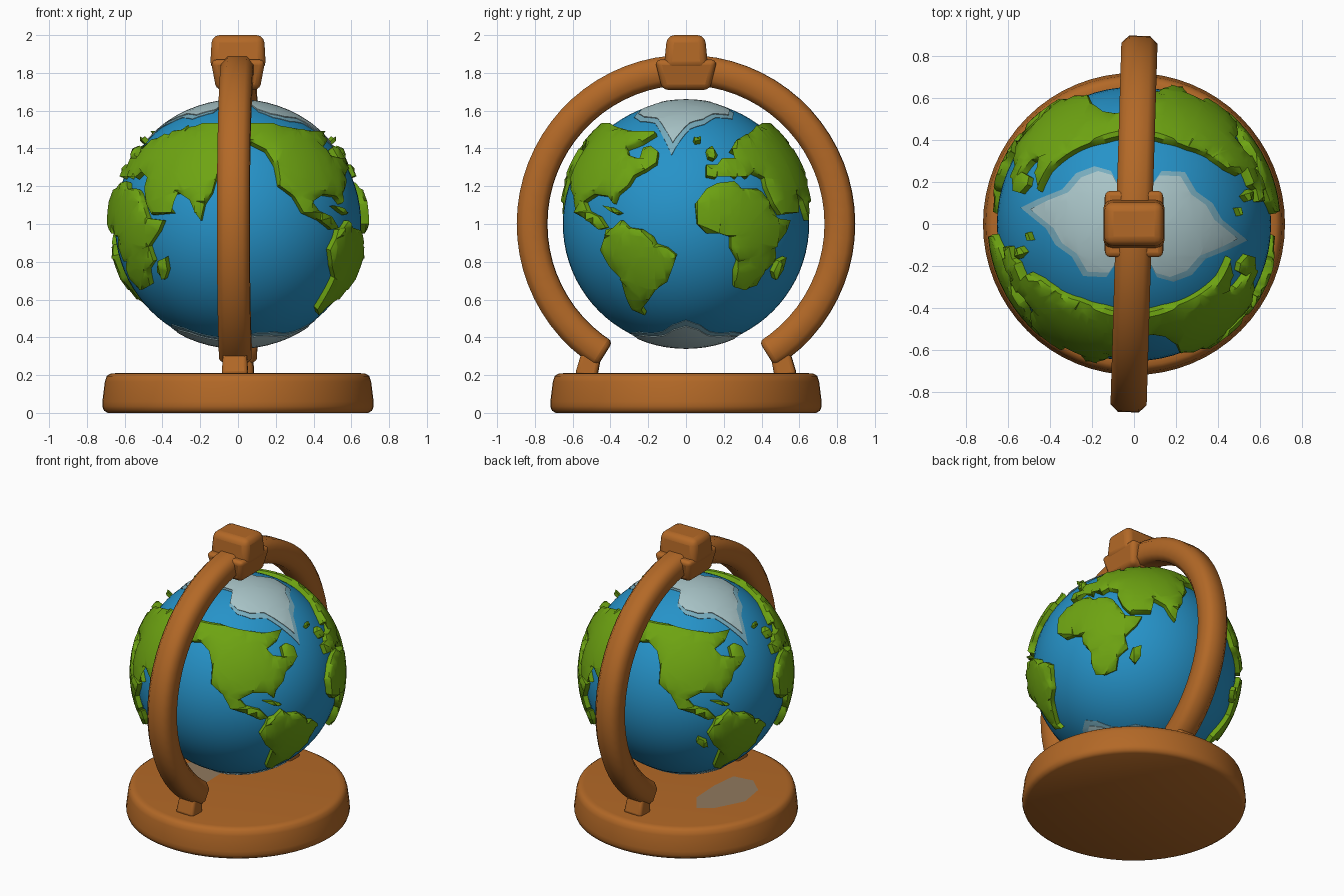
import bpy, bmesh, math
from mathutils import Vector, Matrix

if "Cube" in bpy.data.objects:
    bpy.data.objects.remove(bpy.data.objects["Cube"])

CENTRE = Vector((0, 0, 1.0))
SEA_R = 0.652
TILT = -0.03


def material(name, r, g, b):
    m = bpy.data.materials.new(name)
    m.diffuse_color = (r, g, b, 1)
    m.use_nodes = True
    m.node_tree.nodes["Principled BSDF"].inputs["Base Color"].default_value = m.diffuse_color
    return m


WOOD = material("wood", 0.45, 0.14, 0.02)
SEA = material("sea_blue", 0.019, 0.29, 0.58)
LAND = material("land_green", 0.155, 0.37, 0.006)
ICE = material("ice_white", 0.40, 0.56, 0.58)
SHELF = material("ice_edge", 0.19, 0.42, 0.52)
STAIN = material("grey_brown", 0.28, 0.19, 0.11)


def finish(name, bm, mat, angle=45, bevel=0):
    me = bpy.data.meshes.new(name)
    bm.to_mesh(me)
    bm.free()
    ob = bpy.data.objects.new(name, me)
    bpy.context.collection.objects.link(ob)
    me.materials.append(mat)
    me.shade_smooth()
    me.set_sharp_from_angle(angle=math.radians(angle))
    if bevel:
        mod = ob.modifiers.new("round", 'BEVEL')
        mod.width, mod.segments = bevel, 3
        mod.limit_method, mod.angle_limit = 'ANGLE', math.radians(55)
    return ob


def block(name, z0, half0, z1, half1, bevel=0.03, matrix=Matrix()):
    """Rounded block tapering from one rectangle to another."""
    bm = bmesh.new()
    bmesh.ops.create_cube(bm, size=2)
    for v in bm.verts:
        z, h = (z1, half1) if v.co.z > 0 else (z0, half0)
        v.co = (v.co.x * h[0], v.co.y * h[1], z)
    bm.transform(matrix)
    return finish(name, bm, WOOD, 60, bevel)


def lathe(name, profile, mat, steps=64):
    bm = bmesh.new()
    vs = [bm.verts.new((r, 0, z)) for r, z in profile]
    es = [bm.edges.new(p) for p in zip(vs, vs[1:])]
    bmesh.ops.spin(bm, geom=vs + es, axis=(0, 0, 1), cent=(0, 0, 0),
                   angle=math.tau, steps=steps)
    bmesh.ops.remove_doubles(bm, verts=bm.verts, dist=1e-4)
    bmesh.ops.recalc_face_normals(bm, faces=bm.faces)
    return finish(name, bm, mat, 50)


def patch(name, outline, to_dir, step, r_edge, r_in, mat):
    """Raised patch on the globe, from a flat outline and a mapping to directions."""
    bm = bmesh.new()
    bm.faces.new([bm.verts.new((a, b, 0)) for a, b in outline])
    bmesh.ops.triangulate(bm, faces=bm.faces[:])
    for axis in (0, 1):
        lo = min(p[axis] for p in outline)
        hi = max(p[axis] for p in outline)
        n = Vector((1 - axis, axis, 0))
        k = math.floor(lo / step) + 1
        while k * step < hi:
            bmesh.ops.bisect_plane(bm, geom=bm.verts[:] + bm.edges[:] + bm.faces[:],
                                   dist=1e-5, plane_co=n * k * step, plane_no=n)
            k += 1
    rim = [e for e in bm.edges if e.is_boundary]
    rim_verts = {v for e in rim for v in e.verts}
    for v in bm.verts:
        v.co = to_dir(v.co.x, v.co.y) * (r_edge if v in rim_verts else r_in)
    wall = bmesh.ops.extrude_edge_only(bm, edges=rim)["geom"]
    for v in wall:
        if isinstance(v, bmesh.types.BMVert):
            v.co = v.co.normalized() * 0.625
    bmesh.ops.recalc_face_normals(bm, faces=bm.faces)
    bm.normal_update()
    if sum(f.normal.dot(f.calc_center_median()) * f.calc_area() for f in bm.faces) < 0:
        bmesh.ops.reverse_faces(bm, faces=bm.faces)
    bm.transform(Matrix.Translation(CENTRE))
    return finish(name, bm, mat, 40)


def lonlat(heading, pts, r=69):
    """Flat outline points around a heading -> longitude and latitude in degrees."""
    out = []
    for u, v in pts:
        lat = math.asin(v / r)
        s = max(-1, min(1, u / (r * math.cos(lat))))
        out.append((heading + math.degrees(math.asin(s)), math.degrees(lat)))
    return out


def land(name, outline, turns=(0, 180)):
    for i, turn in enumerate(turns):
        def to_dir(lon, lat):
            a, b = math.radians(lon + turn), math.radians(lat)
            return Vector((math.cos(b) * math.cos(a), math.cos(b) * math.sin(a), math.sin(b)))
        patch(f"{name}_{i + 1}", outline, to_dir, 5, 0.682, 0.697, LAND)


# --- base ---
lathe("base", [(0, 0), (0.69, 0), (0.71, 0.012), (0.718, 0.035), (0.718, 0.06),
               (0.705, 0.165), (0.695, 0.195), (0.675, 0.208), (0.65, 0.21), (0, 0.21)], WOOD)
bm = bmesh.new()
spot = bm.faces.new([bm.verts.new((x, y, 0.213)) for x, y in (
    (-.27, .27), (-.18, .14), (-.17, -.08), (-.19, -.26), (-.33, -.28),
    (-.44, -.18), (-.47, .01), (-.37, .2))])
spot.normal_update()
if spot.normal.z < 0:
    spot.normal_flip()
finish("base_patch", bm, STAIN)

# --- posts under the arc ends ---
for side, label in ((-1, "front"), (1, "back")):
    place = (Matrix.Rotation(TILT, 4, 'Z') @ Matrix.Translation((0, side * 0.53, 0.19))
             @ Matrix.Rotation(side * 0.24, 4, 'X'))
    block(label + "_post", 0, (0.07, 0.058), 0.17, (0.06, 0.05), 0.02, place)

# --- arc: chamfered section swept around the globe ---
bm = bmesh.new()
w, h, c = 0.086, 0.08, 0.036
section = [(w, h - c), (w - c, h), (c - w, h), (-w, h - c),
           (-w, c - h), (c - w, -h), (w - c, -h), (w, c - h)]
rows, N, END = [], 56, math.radians(148)
for i in range(N + 1):
    a = -END + 2 * END * i / N
    rows.append([bm.verts.new((x, (0.815 + r) * math.sin(a), 1 + (0.815 + r) * math.cos(a)))
                 for x, r in section])
for p, q in zip(rows, rows[1:]):
    for k in range(8):
        j = (k + 1) % 8
        bm.faces.new((p[k], p[j], q[j], q[k]))
bm.faces.new(rows[0])
bm.faces.new(rows[-1])
bmesh.ops.recalc_face_normals(bm, faces=bm.faces)
bm.transform(Matrix.Rotation(TILT, 4, 'Z'))
finish("arc", bm, WOOD, 60, 0.025)

# --- clamp on top of the arc ---
block("clamp_lower", 1.71, (0.115, 0.125), 1.87, (0.145, 0.165))
block("clamp_upper", 1.82, (0.148, 0.118), 2.0, (0.138, 0.10), 0.04)

# --- sea ---
bm = bmesh.new()
bmesh.ops.create_uvsphere(bm, u_segments=64, v_segments=40, radius=SEA_R)
bm.transform(Matrix.Translation(CENTRE))
finish("sea", bm, SEA, 60)

# --- continents, each appearing on both halves of the globe ---
land("north_continent",
     lonlat(-90, [(0, 54), (14, 54), (32, 51), (41, 49)])
     + lonlat(0, [(-16, 49), (-24, 44), (-32, 41), (-31, 37), (-25, 35), (-23, 41), (-19, 42),
                  (-15, 39), (-16, 33), (-22, 29), (-28, 26), (-31, 21), (-37, 16), (-39, 11),
                  (-42, 15), (-49, 16), (-55, 12), (-53, 7), (-47, 4), (-43, -2), (-47, -3),
                  (-53, 2), (-59, 6)])
     + lonlat(-90, [(30, 15), (22, 21), (20, 32), (15, 40), (7, 44), (0, 43)]))
land("south_continent", lonlat(0, [
    (-43, -3), (-39, -2), (-35, 2), (-31, -2), (-24, -3), (-18, -7), (-16, -11), (-10, -13),
    (-5, -17), (-7, -23), (-10, -31), (-16, -35), (-20, -41), (-24, -46), (-22, -49),
    (-29, -46), (-32, -40), (-35, -29), (-41, -23), (-46, -14), (-44, -8)]))
land("warm_continent", lonlat(0, [
    (5, 11), (11, 19), (17, 22), (26, 23), (30, 19), (38, 19), (41, 17), (45, 11), (49, 3),
    (56, 2), (54, -4), (48, -12), (48, -20), (42, -25), (38, -33), (31, -35), (26, -34),
    (26, -26), (28, -20), (24, -13), (24, -7), (18, -5), (11, -5), (6, 0)]))
land("great_continent",
     lonlat(90, [(0, 54), (-14, 54), (-26, 52), (-37, 48)])
     + lonlat(0, [(32, 48), (27, 45), (24, 40), (28, 38), (33, 43), (35, 42), (32, 37), (26, 35),
                  (19, 35), (17, 32), (11, 32), (11, 26), (16, 25), (20, 30), (27, 25), (26, 30),
                  (33, 25), (36, 28), (42, 25), (43, 20), (47, 11), (51, 5)])
     + lonlat(90, [(-35, 6), (-41, 15), (-32, 17), (-26, 13), (-23, 6), (-20, 2), (-18, 11),
                   (-14, 17), (-12, 24), (-7, 30), (-6, 40), (0, 43)]))

# --- islands ---
land("long_island", lonlat(0, [(54, -18), (52, -25), (48, -30), (47, -26), (50, -20)]))
land("north_island", lonlat(0, [(11, 40), (14, 42), (17, 37), (15, 35), (12, 36)]))
land("small_island", lonlat(0, [(4, 46), (8, 47), (8, 45), (5, 44.5)]))
land("gulf_island", lonlat(0, [(-45, 10), (-40, 9), (-35, 6), (-37, 5), (-41, 7)]))
land("lone_island", [(132, -14), (137, -17), (138, -21), (134, -20), (131, -17)], (0,))


# --- polar ice: pale shelf under a white cap ---
def pole(sign):
    return lambda x, y: Vector((x, y, sign * math.sqrt(max(0, 1 - x * x - y * y))))


half = [(.05, .13), (.12, .23), (.22, .225), (.27, .14), (.34, .09), (.38, .02),
        (.49, -.07), (.41, -.11), (.31, -.15), (.25, -.22), (.17, -.25), (.10, -.23), (.05, -.13)]
north = half + [(-x, -y) for x, y in half]
south = [(0.34 * math.cos(a) * (1 + 0.1 * math.cos(5 * a)),
          0.25 * math.sin(a) * (1 + 0.1 * math.cos(5 * a)))
         for a in (math.tau * i / 24 for i in range(24))]
for label, shape, sign in (("north", north, 1), ("south", south, -1)):
    for part, grow, r, mat in (("shelf", 1.1, 0.656, SHELF), ("ice", 1.0, 0.661, ICE)):
        pts = [(x * grow / 0.655, y * grow / 0.655) for x, y in shape]
        patch(f"{label}_{part}", pts, pole(sign), 0.08, r - 0.001, r, mat)
